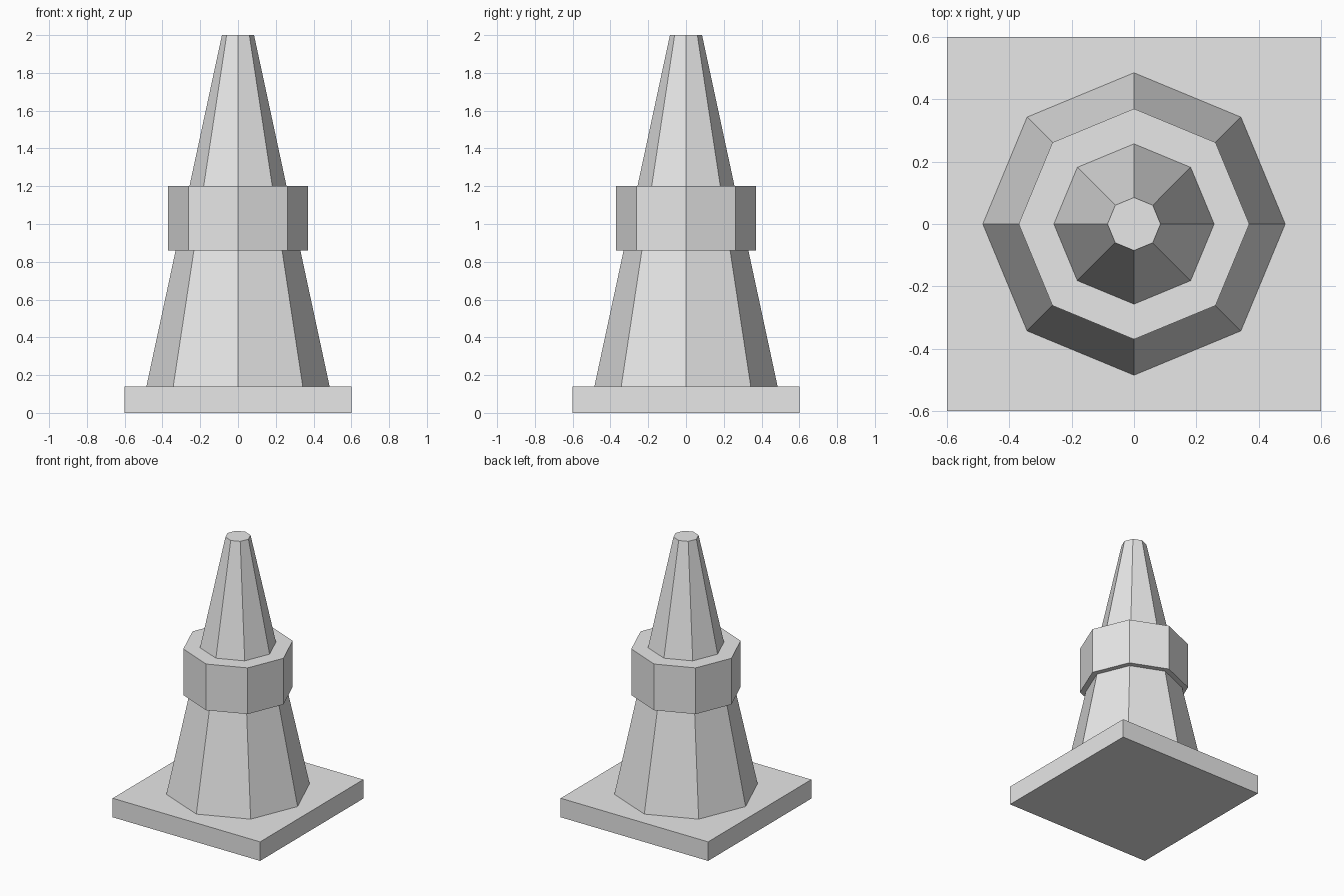
import bpy

if "Cube" in bpy.data.objects:
    bpy.data.objects.remove(bpy.data.objects["Cube"], do_unlink=True)

GREY = (0.8, 0.8, 0.8, 1.0)
grey = bpy.data.materials.new("light_grey")
grey.use_nodes = True
grey.diffuse_color = GREY
for node in grey.node_tree.nodes:
    if node.type == "BSDF_PRINCIPLED":
        node.inputs["Base Color"].default_value = GREY


def finish(name):
    obj = bpy.context.object
    obj.name = obj.data.name = name
    obj.data.materials.clear()
    obj.data.materials.append(grey)
    return obj


def octagon(name, bottom_radius, top_radius, z0, z1):
    """Eight-sided tapered solid with corners on the axes."""
    bpy.ops.mesh.primitive_cone_add(
        vertices=8, radius1=bottom_radius, radius2=top_radius,
        depth=z1 - z0, location=(0, 0, (z0 + z1) / 2))
    return finish(name)


BASE_HEIGHT = 0.14

# Square foot plate
bpy.ops.mesh.primitive_cube_add(size=1, location=(0, 0, BASE_HEIGHT / 2))
base = finish("base_plate")
base.scale = (1.2, 1.2, BASE_HEIGHT)
bpy.ops.object.transform_apply(location=False, rotation=False, scale=True)

# Tapered body
octagon("cone_body", 0.485, 0.085, BASE_HEIGHT, 2.0)

# Straight collar around the middle
octagon("collar", 0.37, 0.37, 0.86, 1.2)
